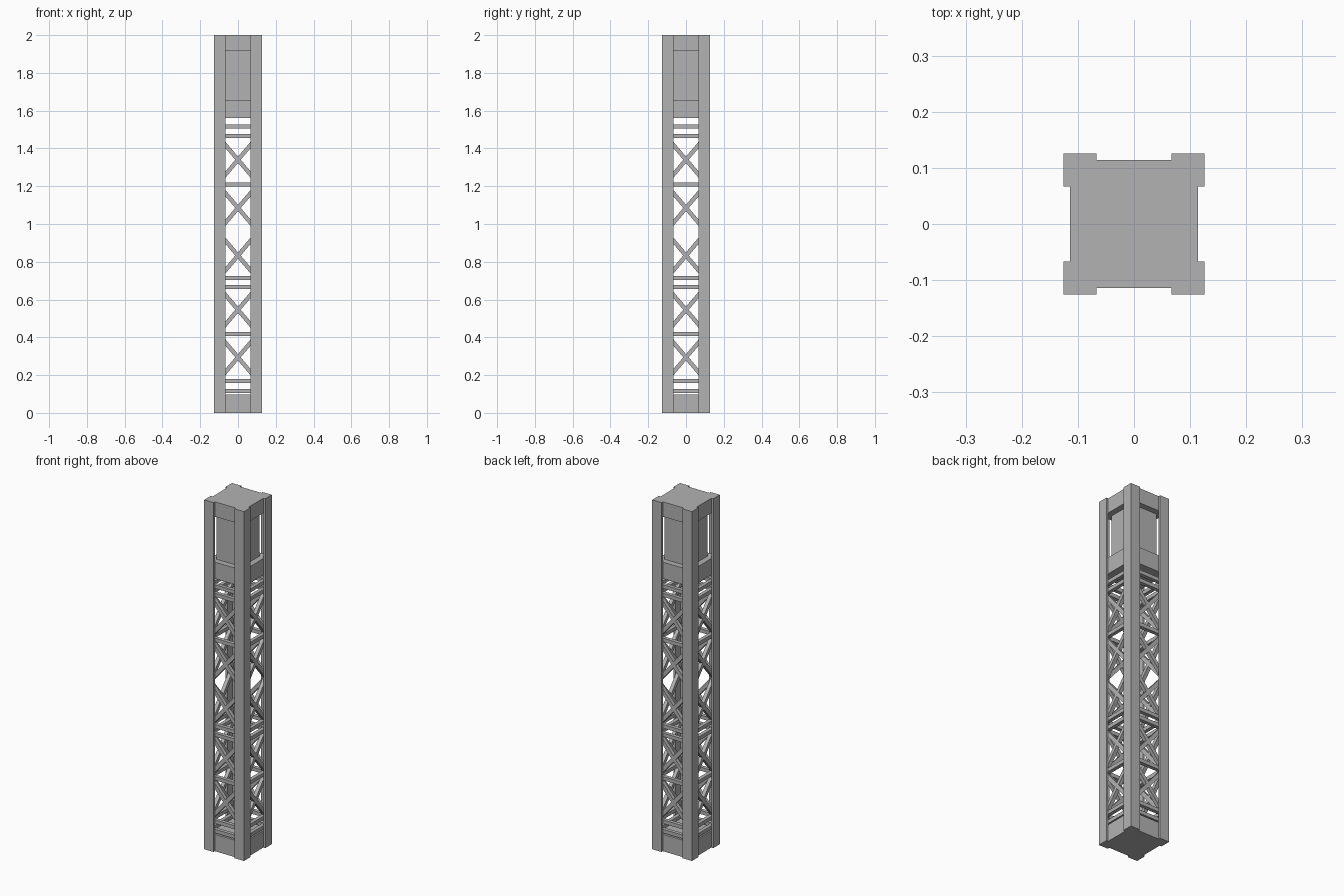
import bpy, bmesh, math
from mathutils import Matrix, Vector

cube = bpy.data.objects.get("Cube")
if cube:
    bpy.data.objects.remove(cube, do_unlink=True)

# Single painted-steel grey
steel = bpy.data.materials.new("steel_grey")
steel.use_nodes = True
GREY = (0.45, 0.45, 0.45, 1)
steel.diffuse_color = GREY
steel.node_tree.nodes["Principled BSDF"].inputs["Base Color"].default_value = GREY

OUT = 0.126      # outer face of the corner angles
INNER = 0.067    # free edge of the corner angles
CORE = 0.114     # face of the blocks, inside of the angles
BAR = 0.021      # lattice bar thickness


def finish(name, bm):
    bmesh.ops.recalc_face_normals(bm, faces=bm.faces)
    mesh = bpy.data.meshes.new(name)
    bm.to_mesh(mesh)
    bm.free()
    mesh.materials.append(steel)
    obj = bpy.data.objects.new(name, mesh)
    bpy.context.collection.objects.link(obj)
    return obj


def add_box(bm, size, matrix):
    bmesh.ops.create_cube(bm, size=1, matrix=matrix @ Matrix.Diagonal((*size, 1)))


def block(name, half, z0, z1):
    bm = bmesh.new()
    add_box(bm, (2 * half, 2 * half, z1 - z0), Matrix.Translation((0, 0, (z0 + z1) / 2)))
    return finish(name, bm)


# Four full-height L-section corner posts
profile = [(OUT, OUT), (INNER, OUT), (INNER, CORE), (CORE, CORE), (CORE, INNER), (OUT, INNER)]
for i, side in enumerate(("back_left", "back_right", "front_right", "front_left")):
    bm = bmesh.new()
    face = bm.faces.new([bm.verts.new((x, y, 0)) for x, y in profile])
    grown = bmesh.ops.extrude_face_region(bm, geom=[face])
    top = [v for v in grown["geom"] if isinstance(v, bmesh.types.BMVert)]
    bmesh.ops.translate(bm, vec=(0, 0, 2), verts=top)
    bm.transform(Matrix.Rotation(i * math.pi / 2, 4, "Z"))
    finish(side + "_post", bm)

# Solid blocks and the recessed box near the top
block("base_block", CORE, 0, 0.097)
block("collar_block", CORE, 1.56, 1.655)
block("recessed_box", 0.081, 1.655, 1.915)
block("top_block", CORE, 1.915, 2)

# Lattice on each side: level bars and crossed braces
bar_heights = [0.115, 0.169, 0.417, 0.666, 0.715, 1.209, 1.467, 1.515]
cross_heights = [0.294, 0.546, 0.833, 1.085, 1.34]
RISE = 0.134
angle = math.atan2(RISE, CORE)
length = 2 * math.hypot(RISE, CORE) - BAR
depth = -CORE + BAR / 2
for i, side in enumerate(("front", "left", "back", "right")):
    turn = Matrix.Rotation(i * math.pi / 2, 4, "Z")
    bars, braces = bmesh.new(), bmesh.new()
    for z in bar_heights:
        add_box(bars, (2 * CORE, BAR, BAR), turn @ Matrix.Translation((0, depth, z)))
    for z in cross_heights:
        for sign in (-1, 1):
            tilt = Matrix.Rotation(sign * angle, 4, "Y")
            add_box(braces, (length, BAR, BAR + 0.001),
                    turn @ Matrix.Translation((0, depth, z)) @ tilt)
    finish(side + "_level_bars", bars)
    finish(side + "_cross_braces", braces)
